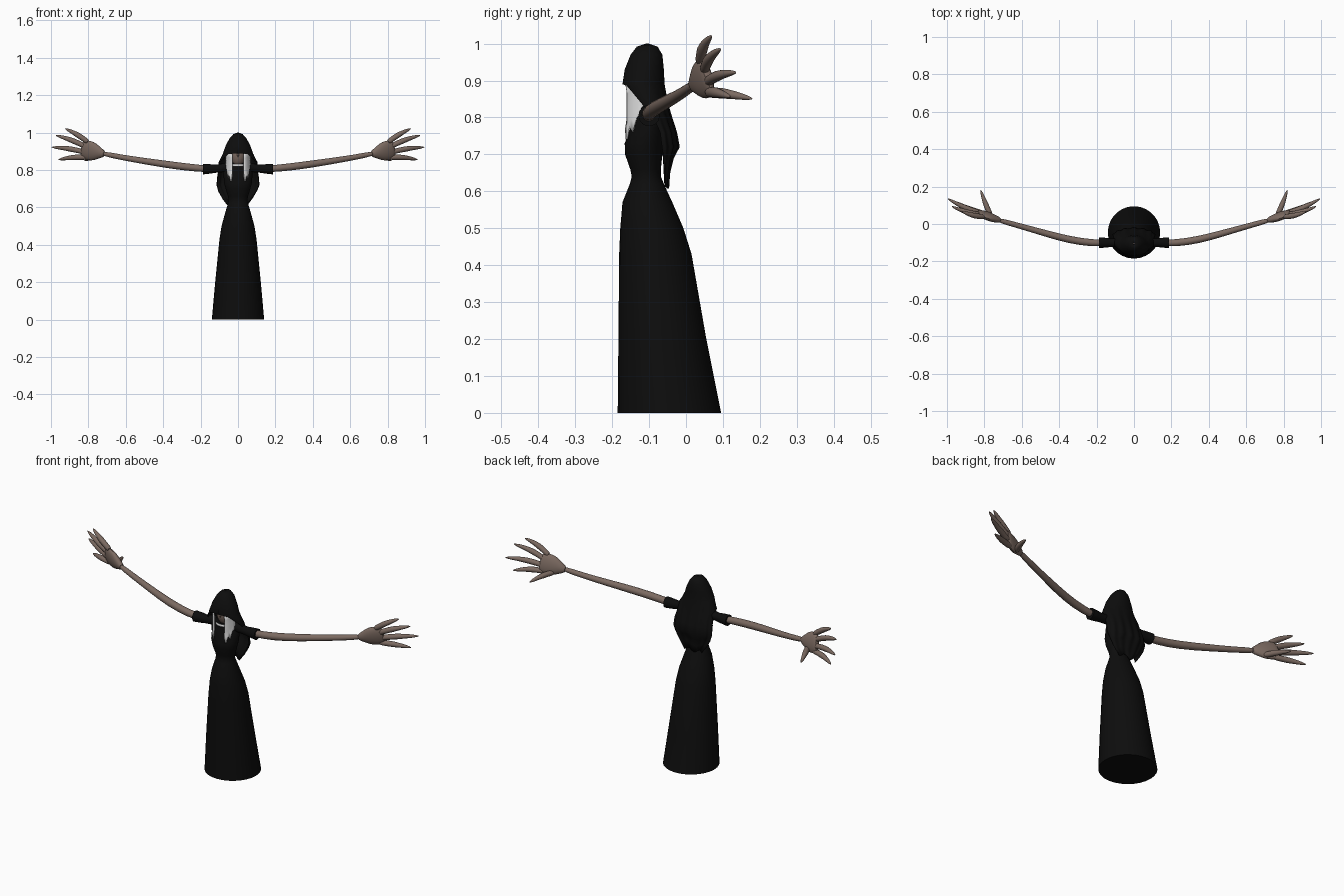
import bpy, bmesh, math
from mathutils import Vector

cube = bpy.data.objects.get("Cube")
if cube:
    bpy.data.objects.remove(cube, do_unlink=True)


def material(name, rgb):
    m = bpy.data.materials.new(name)
    m.use_nodes = True
    m.diffuse_color = (*rgb, 1)
    m.node_tree.nodes["Principled BSDF"].inputs["Base Color"].default_value = (*rgb, 1)
    return m


BLACK = material("black cloth", (0.004, 0.004, 0.004))
WHITE = material("white linen", (0.75, 0.75, 0.75))
SKIN = material("grey brown skin", (0.2, 0.145, 0.12))


def loft(name, rings, mat, closed=True, caps=True, subdiv=0, thick=0):
    """Skin a list of equal length point rows."""
    bm = bmesh.new()
    rows = [[bm.verts.new(p) for p in ring] for ring in rings]
    n = len(rows[0])
    for a, b in zip(rows, rows[1:]):
        for i in range(n if closed else n - 1):
            j = (i + 1) % n
            bm.faces.new((a[i], a[j], b[j], b[i]))
    if closed and caps:
        bm.faces.new(rows[0])
        bm.faces.new(rows[-1])
    bmesh.ops.remove_doubles(bm, verts=bm.verts, dist=0.0002)
    bmesh.ops.recalc_face_normals(bm, faces=bm.faces)
    me = bpy.data.meshes.new(name)
    bm.to_mesh(me)
    bm.free()
    ob = bpy.data.objects.new(name, me)
    bpy.context.collection.objects.link(ob)
    me.materials.append(mat)
    if thick:
        ob.modifiers.new("thickness", "SOLIDIFY").thickness = thick
    if subdiv:
        ob.modifiers.new("smooth", "SUBSURF").levels = subdiv
        ob.modifiers["smooth"].render_levels = subdiv
    bpy.ops.object.select_all(action="DESELECT")
    ob.select_set(True)
    bpy.context.view_layer.objects.active = ob
    bpy.ops.object.shade_smooth_by_angle(angle=math.radians(50))
    return ob


def oval(center, a, b, n):
    return [center + a * math.cos(2 * math.pi * i / n) + b * math.sin(2 * math.pi * i / n)
            for i in range(n)]


def tube(name, path, radii, mat, n=10, subdiv=1):
    pts = [Vector(p) for p in path]
    rings = []
    for i, (p, r) in enumerate(zip(pts, radii)):
        t = (pts[min(i + 1, len(pts) - 1)] - pts[max(i - 1, 0)]).normalized()
        a = t.cross(Vector((0, 0, 1))).normalized()
        rings.append(oval(p, a * r, a.cross(t) * r, n))
    return loft(name, rings, mat, subdiv=subdiv)


# Robe: height, front y, back y, half width
robe = [(0, -.185, .095, .14), (.2, -.183, .055, .122), (.43, -.181, .015, .099),
        (.5, -.178, -.007, .088), (.57, -.172, -.037, .069), (.62, -.152, -.06, .054),
        (.64, -.147, -.068, .05), (.66, -.151, -.068, .054), (.7, -.165, -.064, .066),
        (.73, -.166, -.06, .074), (.78, -.147, -.06, .078), (.82, -.137, -.07, .07),
        (.85, -.13, -.08, .04)]
loft("robe", [oval(Vector((0, (f + b) / 2, z)), Vector((w, 0, 0)),
                   Vector((0, (b - f) / 2, 0)), 28) for z, f, b, w in robe], BLACK)

# Veil: height, half width, centre y, depth, half sweep in degrees from the back
veil = [(1, .004, -.105, .004, 180), (.992, .025, -.105, .028, 180),
        (.97, .045, -.107, .043, 180), (.93, .066, -.113, .053, 180),
        (.89, .08, -.115, .057, 180), (.885, .083, -.115, .058, 140),
        (.84, .106, -.105, .055, 108), (.8, .106, -.085, .046, 95),
        (.76, .112, -.07, .043, 90), (.72, .115, -.065, .045, 90),
        (.69, .105, -.062, .027, 90), (.65, .082, -.06, .016, 90),
        (.615, .055, -.058, .012, 90)]
rings = []
for z, w, cy, d, sweep in veil:
    row = []
    drop = max(0, min(1, (.87 - z) / .12))
    for i in range(65):
        phi = math.radians(sweep) * (i / 32 - 1)
        fold = 1 + .07 * drop * math.cos(14 * phi)
        hem = .008 * math.sin(5 * phi) * (z < .7)
        row.append((w * math.sin(phi) * (1 + (fold - 1) * .3),
                    cy + d * math.cos(phi) * fold, z + hem))
    rings.append(row)
loft("veil", rings, BLACK, closed=False, thick=.003)

# Head with a small nose
head = [oval(Vector((0, -.11, .885 + .068 * math.cos(k * math.pi / 10))),
             Vector((.044 * math.sin(k * math.pi / 10), 0, 0)),
             Vector((0, .045 * math.sin(k * math.pi / 10), 0)), 20) for k in range(11)]
loft("head", head, SKIN, caps=False)
tube("nose", [(0, -.15, .895), (0, -.157, .875), (0, -.152, .866)], [.004, .008, .004], SKIN)

# Chin band of the headdress
loft("chin_band", [[(.036 * t, -.156 + .012 * t * t, z) for t in (-1, -.5, 0, .5, 1)]
                   for z in (.832, .818)], WHITE, closed=False, thick=.003)

for s, side in ((1, "left"), (-1, "right")):
    # Ragged linen panel beside the face
    hems = (.77, .74, .742, .775, .76, .8, .815)
    panel = []
    for k in range(6):
        row = []
        for j, hem in enumerate(hems):
            t = j / 6
            row.append((s * (.03 + .037 * t), -.161 + .045 * t ** 2 - .004 * (k in (0, 5)),
                        .895 + (hem - .895) * k / 5))
        panel.append(row)
    loft(side + "_linen_panel", panel, WHITE, closed=False, thick=.003)

    # Sleeve and arm
    tube(side + "_sleeve", [(s * .05, -.1, .815), (s * .12, -.1, .807), (s * .15, -.1, .806),
                            (s * .187, -.1, .805)], [.025, .022, .026, .029], BLACK, 14, 0)
    tube(side + "_arm", [(s * .14, -.1, .805), (s * .22, -.103, .81), (s * .35, -.085, .825),
                         (s * .5, -.042, .848), (s * .62, -.008, .867), (s * .74, .025, .892)],
         [.019, .02, .021, .018, .015, .015], SKIN)

    # Palm
    wrist = Vector((s * .71, .017, .885))
    u = Vector((s * .924, .32, .207)).normalized()
    v = Vector((s * .2, .29, -.94))
    v = (v - u * v.dot(u)).normalized()
    n = u.cross(v)
    shape = [(0, .015, .014), (.03, .03, .019), (.06, .05, .022), (.09, .056, .021),
             (.12, .054, .017), (.14, .042, .012)]
    loft(side + "_palm", [oval(wrist + u * d, v * a, n * b, 14) for d, a, b in shape],
         SKIN, subdiv=1)

    # Fingers and thumb: start along palm, start across palm, tip
    digits = {"index": (.1, -.042, (.925, .07, 1.022)), "middle": (.11, -.016, (.976, .095, .986)),
              "ring": (.11, .014, (.998, .137, .922)), "little": (.1, .04, (.962, .122, .855)),
              "thumb": (.055, .03, (.82, .182, .85))}
    for name, (along, across, tip) in digits.items():
        base = wrist + u * along + v * across
        end = Vector((s * tip[0], tip[1], tip[2]))
        bow = Vector((0, -.008, .006))
        path = [base.lerp(end, t) + bow * math.sin(math.pi * t)
                for t in (0, .25, .45, .65, .85, 1)]
        tube(f"{side}_{name}_finger", path, [.016, .015, .0165, .0125, .0095, .002], SKIN, 8)
